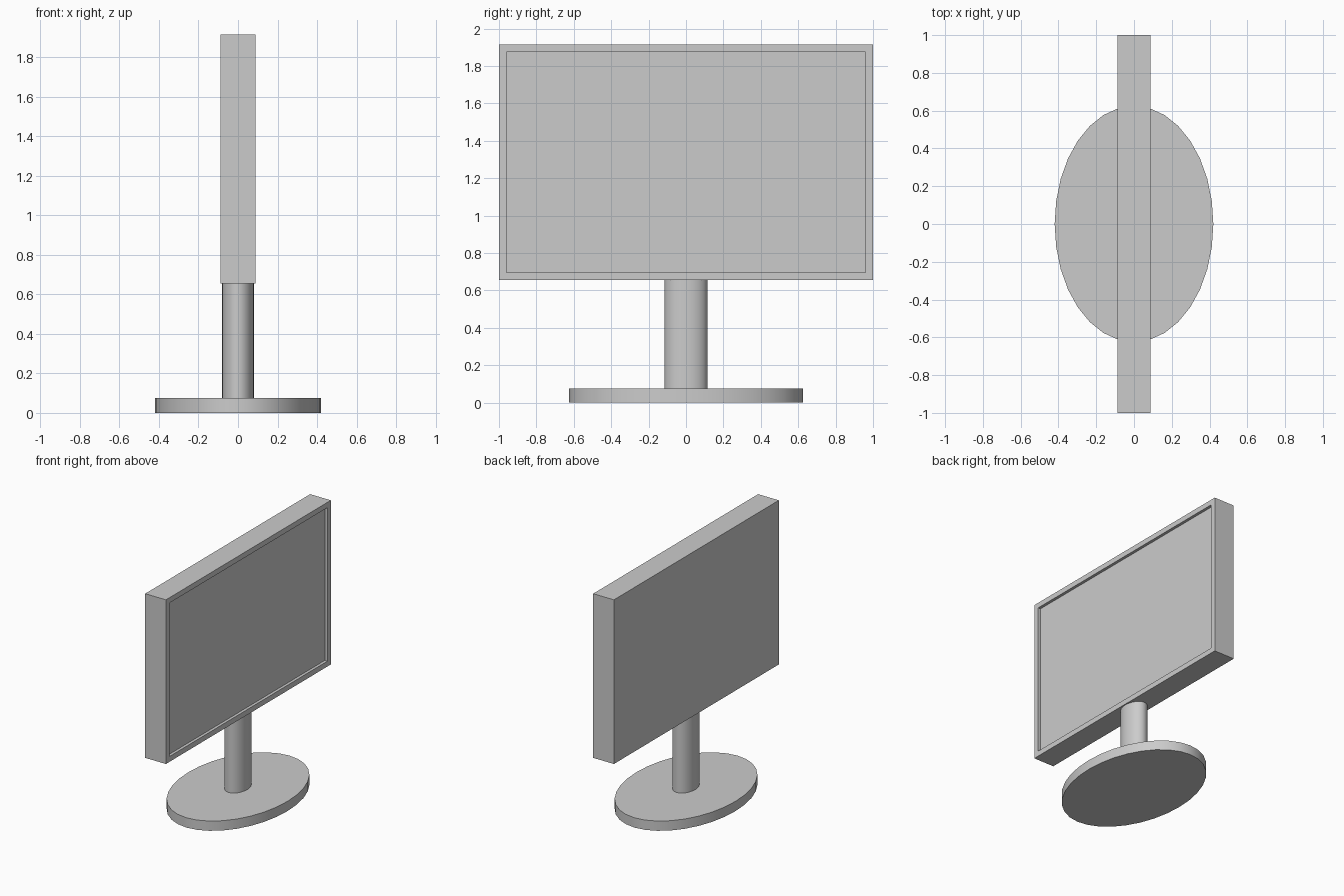
import bpy
import bmesh
import math

cube = bpy.data.objects.get("Cube")
if cube:
    bpy.data.objects.remove(cube, do_unlink=True)

grey = bpy.data.materials.new("plain_grey")
grey.use_nodes = True
colour = (0.6, 0.6, 0.6, 1.0)
grey.diffuse_color = colour
grey.node_tree.nodes["Principled BSDF"].inputs["Base Color"].default_value = colour


def elliptic_column(name, rx, ry, z0, z1, sides=32):
    """Upright column with an elliptical plan and smooth sides."""
    bpy.ops.mesh.primitive_cylinder_add(
        vertices=sides, radius=1, depth=1, location=(0, 0, (z0 + z1) / 2))
    obj = bpy.context.object
    obj.name = name
    obj.scale = (rx, ry, z1 - z0)
    bpy.ops.object.transform_apply(location=False, rotation=False, scale=True)
    bpy.ops.object.shade_smooth_by_angle(angle=math.radians(35))
    obj.data.materials.append(grey)
    return obj


# Oval foot and the post standing on it
elliptic_column("base", 0.42, 0.625, 0, 0.075)
elliptic_column("post", 0.08, 0.115, 0.075, 0.655)

# Display housing: a slab whose +x face is inset and pushed back
BEZEL, RECESS = 0.058, 0.022
bpy.ops.mesh.primitive_cube_add(size=1, location=(0, 0, 1.285))
housing = bpy.context.object
housing.name = "display_housing"
housing.scale = (0.176, 2.0, 1.26)
bpy.ops.object.transform_apply(location=False, rotation=False, scale=True)
housing.data.materials.append(grey)

bm = bmesh.new()
bm.from_mesh(housing.data)
screen = max(bm.faces, key=lambda f: f.normal.x)
bmesh.ops.inset_region(bm, faces=[screen], thickness=BEZEL)
pushed = bmesh.ops.extrude_face_region(bm, geom=[screen])
floor_verts = [g for g in pushed["geom"] if isinstance(g, bmesh.types.BMVert)]
bmesh.ops.translate(bm, verts=floor_verts, vec=(-RECESS, 0, 0))
if screen.is_valid:
    bmesh.ops.delete(bm, geom=[screen], context='FACES_ONLY')
bmesh.ops.recalc_face_normals(bm, faces=bm.faces)
bm.to_mesh(housing.data)
bm.free()
